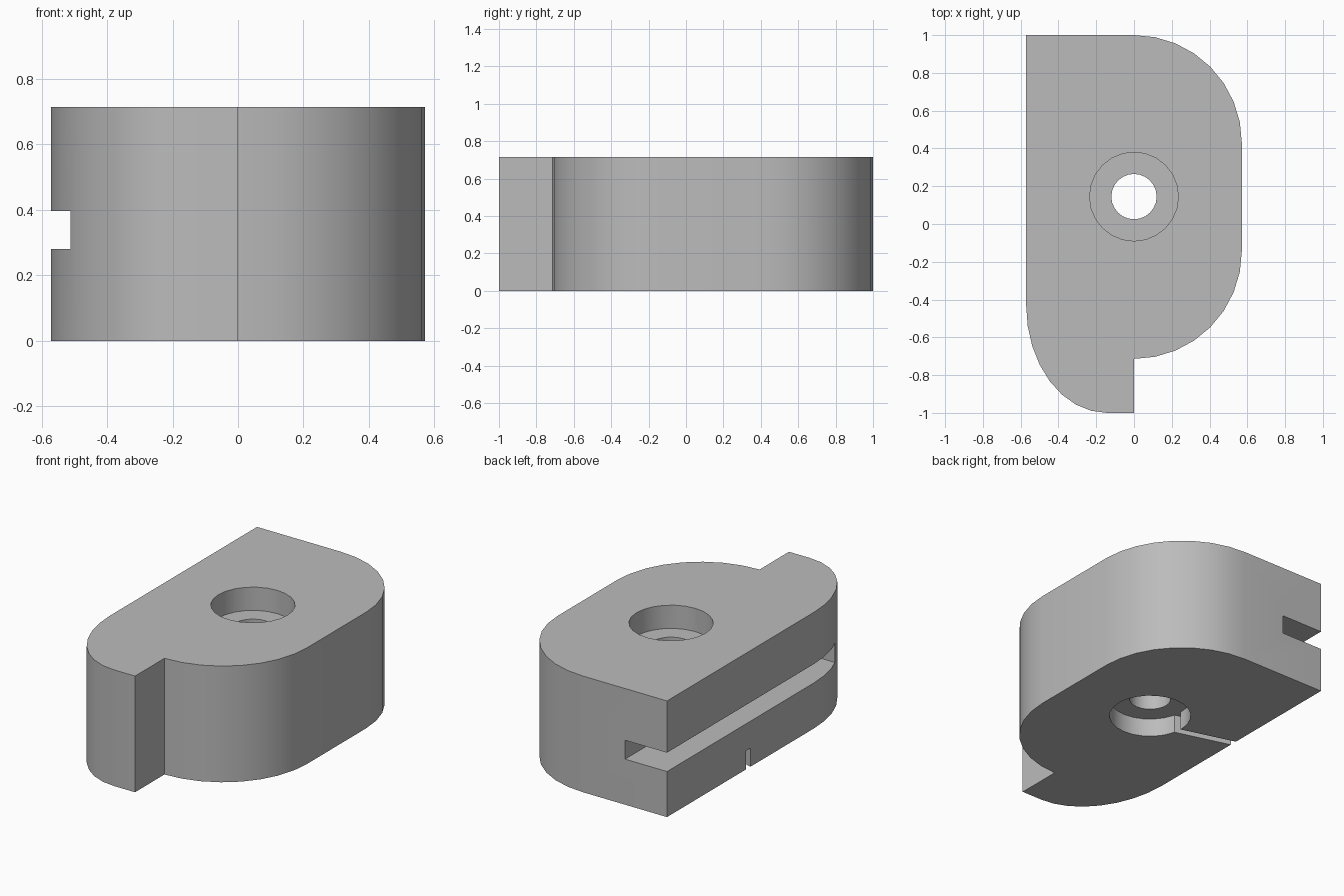
import bpy, bmesh, math
from mathutils import Matrix, Vector

if "Cube" in bpy.data.objects:
    bpy.data.objects.remove(bpy.data.objects["Cube"])

HEIGHT = 0.714
HALF = 0.571            # half width, also the corner radius
HOLE = Vector((0, 0.145, 0))

grey = bpy.data.materials.new("plain_grey")
grey.use_nodes = True
grey.diffuse_color = (0.5, 0.5, 0.5, 1)
grey.node_tree.nodes["Principled BSDF"].inputs["Base Color"].default_value = grey.diffuse_color


def make_object(name, bm):
    bmesh.ops.recalc_face_normals(bm, faces=bm.faces[:])
    mesh = bpy.data.meshes.new(name)
    bm.to_mesh(mesh)
    bm.free()
    mesh.materials.append(grey)
    obj = bpy.data.objects.new(name, mesh)
    bpy.context.collection.objects.link(obj)
    return obj


def arc(cx, cy, rx, ry, start, end, steps=8):
    angles = [math.radians(start + (end - start) * i / steps) for i in range(steps + 1)]
    return [(cx + rx * math.cos(a), cy + ry * math.sin(a)) for a in angles]


def box(name, low, high, matrix=Matrix()):
    low, high = Vector(low), Vector(high)
    bm = bmesh.new()
    bmesh.ops.create_cube(bm, size=1)
    bmesh.ops.scale(bm, vec=high - low, verts=bm.verts)
    bmesh.ops.translate(bm, vec=(low + high) / 2, verts=bm.verts)
    bmesh.ops.transform(bm, matrix=matrix, verts=bm.verts)
    return make_object(name, bm)


def cylinder(name, radius, z0, z1):
    bm = bmesh.new()
    bmesh.ops.create_cone(bm, cap_ends=True, segments=24, radius1=radius, radius2=radius,
                          depth=z1 - z0,
                          matrix=Matrix.Translation(HOLE + Vector((0, 0, (z0 + z1) / 2))))
    return make_object(name, bm)


# Block: straight left wall, rounded lobe on +x, stepped nose at the front
outline = [(-HALF, 1)]
outline += arc(-0.143, -0.429, 0.428, HALF, 180, 270)
outline += [(0, -1)]
outline += arc(0, -0.143, HALF, HALF, 270, 360)
outline += arc(0, 0.429, HALF, HALF, 0, 90)
bm = bmesh.new()
base = bm.faces.new([bm.verts.new((x, y, 0)) for x, y in outline])
top = bmesh.ops.extrude_face_region(bm, geom=[base])["geom"]
bmesh.ops.translate(bm, vec=(0, 0, HEIGHT),
                    verts=[v for v in top if isinstance(v, bmesh.types.BMVert)])
block = make_object("block", bm)

# Cutters: bolt hole with both recesses, long side groove, slanted bottom channel
channel_place = Matrix.Translation((-HALF, 0.212, 0)) @ Matrix.Rotation(math.radians(-16), 4, "Z")
cutters = [
    cylinder("bolt_hole", 0.12, -0.2, 1),
    cylinder("top_recess", 0.235, HEIGHT - 0.143, 1),
    cylinder("bottom_recess", 0.235, -0.2, 0.114),
    box("side_groove", (-1, -0.714, 0.28), (-0.286, 1.2, 0.396)),
    box("bottom_channel", (-0.2, -0.022, -0.2), (0.44, 0.022, 0.114), channel_place),
]
for cutter in cutters:
    cutter.hide_render = True
    mod = block.modifiers.new(cutter.name, "BOOLEAN")
    mod.operation = "DIFFERENCE"
    mod.solver = "EXACT"
    mod.object = cutter

# Apply the cuts, drop the cutters and smooth the curved walls
bpy.ops.object.select_all(action="DESELECT")
block.select_set(True)
bpy.context.view_layer.objects.active = block
for cutter in cutters:
    bpy.ops.object.modifier_apply(modifier=cutter.name)
    bpy.data.objects.remove(cutter)
bpy.ops.object.shade_smooth_by_angle(angle=math.radians(30))
